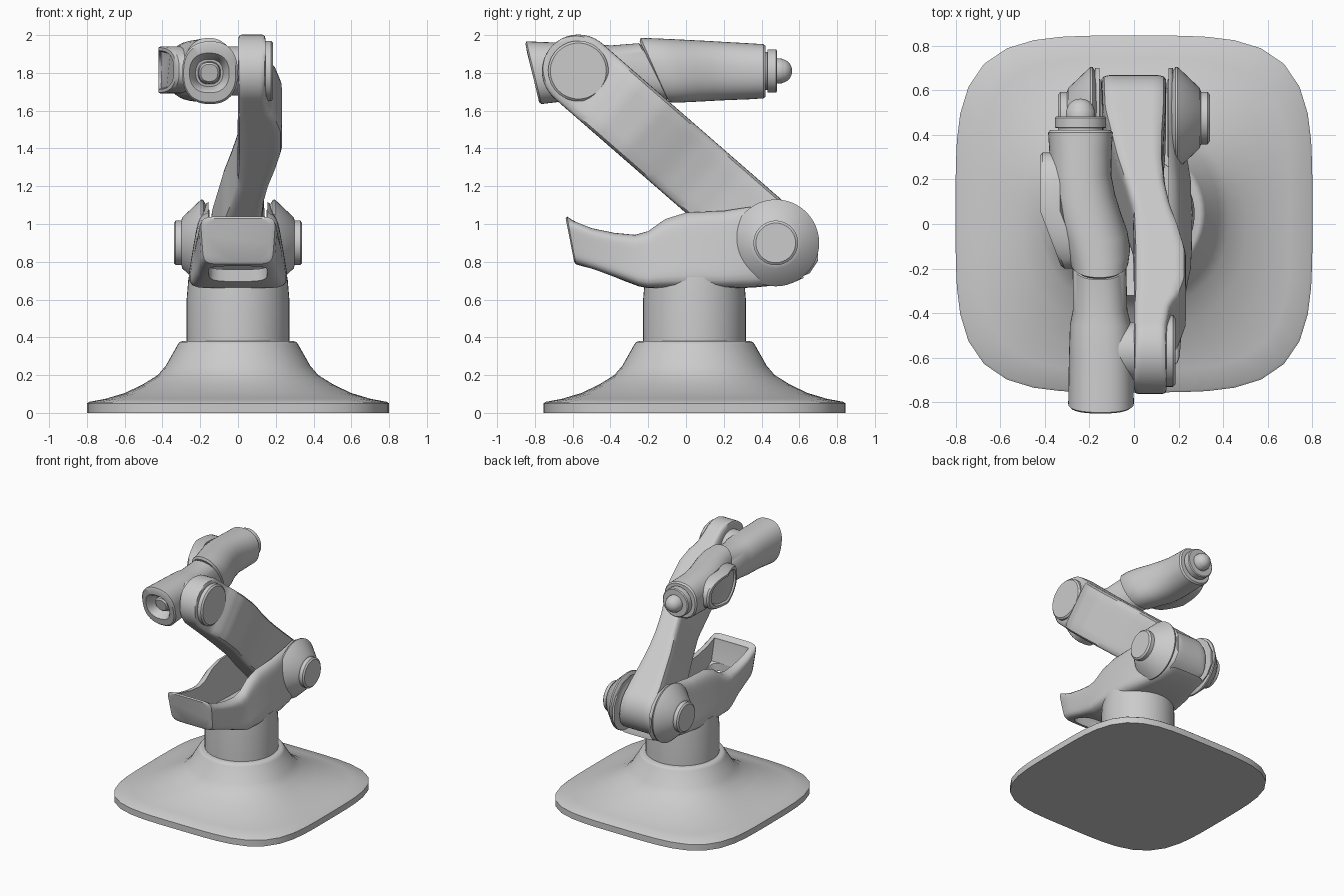
import bpy, bmesh, math
from mathutils import Vector

if "Cube" in bpy.data.objects:
    bpy.data.objects.remove(bpy.data.objects["Cube"])

grey = bpy.data.materials.new("plain grey")
grey.diffuse_color = (0.6, 0.6, 0.6, 1)
grey.use_nodes = True
grey.node_tree.nodes["Principled BSDF"].inputs["Base Color"].default_value = grey.diffuse_color


def superellipse(n, count):
    pts = []
    for i in range(count):
        a = 2 * math.pi * i / count
        c, s = math.cos(a), math.sin(a)
        r = (abs(c) ** n + abs(s) ** n) ** (-1 / n)
        pts.append((c * r, s * r))
    return pts


def smooth(ob, angle=35):
    bpy.ops.object.select_all(action='DESELECT')
    ob.select_set(True)
    bpy.context.view_layer.objects.active = ob
    bpy.ops.object.shade_smooth_by_angle(angle=math.radians(angle))


def loft(name, rings, angle=35):
    """Skin a list of equal-length point rings and cap both ends."""
    bm = bmesh.new()
    vs = [[bm.verts.new(p) for p in ring] for ring in rings]
    k = len(vs[0])
    for a, b in zip(vs, vs[1:]):
        for i in range(k):
            bm.faces.new((a[i], a[(i + 1) % k], b[(i + 1) % k], b[i]))
    bm.faces.new(vs[0])
    bm.faces.new(vs[-1])
    bmesh.ops.recalc_face_normals(bm, faces=bm.faces[:])
    me = bpy.data.meshes.new(name)
    bm.to_mesh(me)
    bm.free()
    ob = bpy.data.objects.new(name, me)
    bpy.context.collection.objects.link(ob)
    me.materials.append(grey)
    smooth(ob, angle)
    return ob


def loft_y(name, stations, n, count=48):
    """Sections along y: y top, y bottom, z top, z bottom, half width top, bottom, x centre."""
    rings = []
    for yt, yb, zt, zb, wt, wb, xc in stations:
        ring = []
        for u, v in superellipse(n, count):
            f = (v + 1) / 2
            ring.append((xc + u * (wb + (wt - wb) * f), yb + (yt - yb) * f, zb + (zt - zb) * f))
        rings.append(ring)
    return loft(name, rings)


def lathe(name, profile, axis, centre, count=48):
    """Turn (position, radius) pairs about the x, y or z axis through centre."""
    rings = []
    for p, r in profile:
        ring = []
        for u, v in superellipse(2, count):
            off = {'x': (p, u * r, v * r), 'y': (u * r, p, v * r), 'z': (u * r, v * r, p)}[axis]
            ring.append(Vector(centre) + Vector(off))
        rings.append(ring)
    return loft(name, rings)


def cut(ob, cutter):
    cutter.hide_render = True
    m = ob.modifiers.new("cut", 'BOOLEAN')
    m.operation, m.solver, m.object = 'DIFFERENCE', 'EXACT', cutter
    bpy.context.view_layer.objects.active = ob
    bpy.ops.object.modifier_apply(modifier=m.name)
    bpy.data.objects.remove(cutter)


# Base: rounded square foot flaring up into a round collar
foot = []
for z, r, n in [(0, .8, 4), (.05, .8, 4), (.058, .79, 4), (.075, .7, 3.7), (.105, .6, 3.2), (.15, .505, 2.7),
                (.2, .425, 2.3), (.25, .382, 2.1), (.36, .32, 2), (.375, .31, 2), (.38, .295, 2)]:
    foot.append([(u * r, .045 + v * r, z) for u, v in superellipse(n, 48)])
loft("base", foot, 40)

# Column
lathe("column", [(.3, .272), (.6, .272), (.72, .262)], 'z', (0, .045, 0))

# Shoulder body with its front scoop
body = loft_y("shoulder_body", [
    (-.637, -.592, 1.03, .80, .18, .165, 0), (-.63, -.583, 1.04, .787, .2, .182, 0),
    (-.6, -.56, 1.02, .78, .21, .192, 0), (-.5, -.48, .98, .755, .215, .205, 0),
    (-.38, -.37, .955, .715, .22, .22, 0), (-.27, -.25, .945, .67, .22, .25, 0),
    (-.2, -.2, .965, .66, .215, .265, 0), (-.11, -.11, 1.03, .66, .21, .272, 0),
    (0, 0, 1.065, .66, .205, .274, 0), (.2, .2, 1.075, .66, .2, .268, 0),
    (.35, .35, 1.1, .663, .19, .24, 0), (.475, .475, 1.13, .675, .185, .2, 0),
    (.58, .58, 1.105, .695, .183, .19, 0), (.66, .655, 1.035, .73, .18, .18, 0),
    (.7, .7, .95, .8, .175, .17, 0)], 7, 64)

# Channel through the shoulder, open at the back, and slot under the scoop
floor = [(-.595, 1.3), (-.585, 1.0), (-.55, .84), (-.5, .81), (-.25, .74), (.2, .715), (.45, .697),
         (.56, .705), (.8, .75), (.8, 1.3)]
cut(body, loft("channel_cutter", [[(x, y, z) for y, z in floor] for x in (-.155, .155)]))
slot = superellipse(4, 32)
cut(body, loft("slot_cutter", [[(u * .155, -.435 + v * .115, z) for u, v in slot] for z in (.5, .9)]))
smooth(body)

# Pivot cones and caps on both sides of the shoulder
for side, label in ((-1, "left"), (1, "right")):
    prof = [(.15, .17), (.185, .228), (.195, .23), (.295, .135), (.3, .118), (.33, .118), (.34, .105)]
    lathe("shoulder_pivot_" + label, [(side * x, r) for x, r in prof], 'x', (0, .475, .9))

# Upper arm: constant-height bar that sways sideways between the joints
elbow, shoulder, R = Vector((0, -.57, 1.81)), Vector((0, .475, .9)), .193
axis = (shoulder - elbow).normalized()
up = Vector((0, -axis.z, axis.y))
L = (shoulder - elbow).length
left = [(-.2, 0), (.45, 0), (.7, -.005), (.85, -.04), (1.0, -.08), (1.15, -.11), (1.3, -.14), (1.6, -.148)]
right = [(-.2, .145), (0, .15), (.1, .165), (.2, .21), (.28, .233), (.46, .233), (.6, .2), (.72, .165),
         (.86, .14), (1.0, .13), (1.15, .133), (1.3, .142), (1.6, .145)]


def at(table, t):
    for (a, p), (b, q) in zip(table, table[1:]):
        if t <= b:
            f = max(0, (t - a) / (b - a))
            return p + (q - p) * f * f * (3 - 2 * f) if abs(q - p) > .04 else p + (q - p) * f
    return table[-1][1]


arcs = [math.radians(a) for a in range(4, 91, 9)] + [math.pi / 2]
ts = [-R * math.cos(a) for a in arcs] + [L * i / 40 for i in range(1, 40)]
ts += [L + R * math.cos(a) for a in reversed(arcs)]
rings = []
for t in sorted(set(round(t, 5) for t in ts)):
    over = max(-t, t - L, 0)
    h = math.sqrt(max(R * R - over * over, 1e-5))
    a, b = at(left, t), at(right, t)
    rings.append([elbow + axis * t + up * (v * h) + Vector(((a + b) / 2 + u * (b - a) / 2, 0, 0))
                  for u, v in superellipse(9, 48)])
loft("upper_arm", rings, 40)
lathe("elbow_cap", [(.1, .16), (.175, .16), (.186, .148)], 'x', elbow)
lathe("elbow_shaft", [(-.12, .13), (.03, .13)], 'x', elbow)

# Elbow housing with a slanted, recessed socket at its front end
sock = []
for y, r in [(-.775, .045), (-.765, .055), (-.72, .06), (-.72, .072), (-.8, .092), (-.815, .105)]:
    sock.append((y - .25 * r, y + .25 * r, 1.8 + r, 1.8 - r, r, r, -.152))
loft_y("elbow_housing", sock + [
    (-.85, -.778, 1.955, 1.645, .138, .138, -.15), (-.845, -.765, 1.967, 1.635, .147, .147, -.148),
    (-.6, -.6, 1.957, 1.655, .145, .145, -.147), (-.46, -.44, 1.952, 1.66, .137, .137, -.15),
    (-.4, -.37, 1.945, 1.665, .122, .122, -.152), (-.25, -.1, 1.957, 1.66, .12, .12, -.155),
    (-.2, -.05, 1.92, 1.69, .1, .1, -.155)], 2.4)

# Forearm, bending outwards to the wrist
loft_y("forearm", [
    (-.245, -.1, 1.965, 1.665, .115, .115, -.155), (-.24, -.09, 1.985, 1.645, .13, .13, -.155),
    (-.17, -.05, 1.983, 1.643, .143, .143, -.16), (-.08, .01, 1.979, 1.645, .15, .15, -.18),
    (.02, .07, 1.974, 1.648, .152, .152, -.21), (.12, .14, 1.969, 1.652, .146, .146, -.23),
    (.22, .22, 1.963, 1.656, .138, .138, -.24), (.33, .33, 1.957, 1.66, .14, .14, -.24),
    (.41, .41, 1.952, 1.665, .145, .145, -.24), (.422, .422, 1.942, 1.675, .136, .136, -.24)], 2.3)

# Oval side panel with a raised rim
panel = []
for lift, s in ((.09, 1), (.012, 1), (0, .95), (0, .82), (.014, .76)):
    ring = []
    for u, v in superellipse(2.6, 48):
        y = .06 + u * .26 * s
        ring.append((-.422 + max(0, .06 - y) * .38 + lift, y, 1.815 + v * .125 * s))
    panel.append(ring)
loft("forearm_panel", panel)

# Wrist ring, stem and ball tip
tip = [(.4, .1), (.43, .1), (.432, .115), (.476, .115), (.482, .108), (.482, .066), (.505, .066)]
tip += [(.5 + .062 * math.sin(a), .064 * math.cos(a)) for a in [math.radians(d) for d in range(10, 90, 11)]]
lathe("wrist_tip", tip, 'y', (-.24, 0, 1.81))
